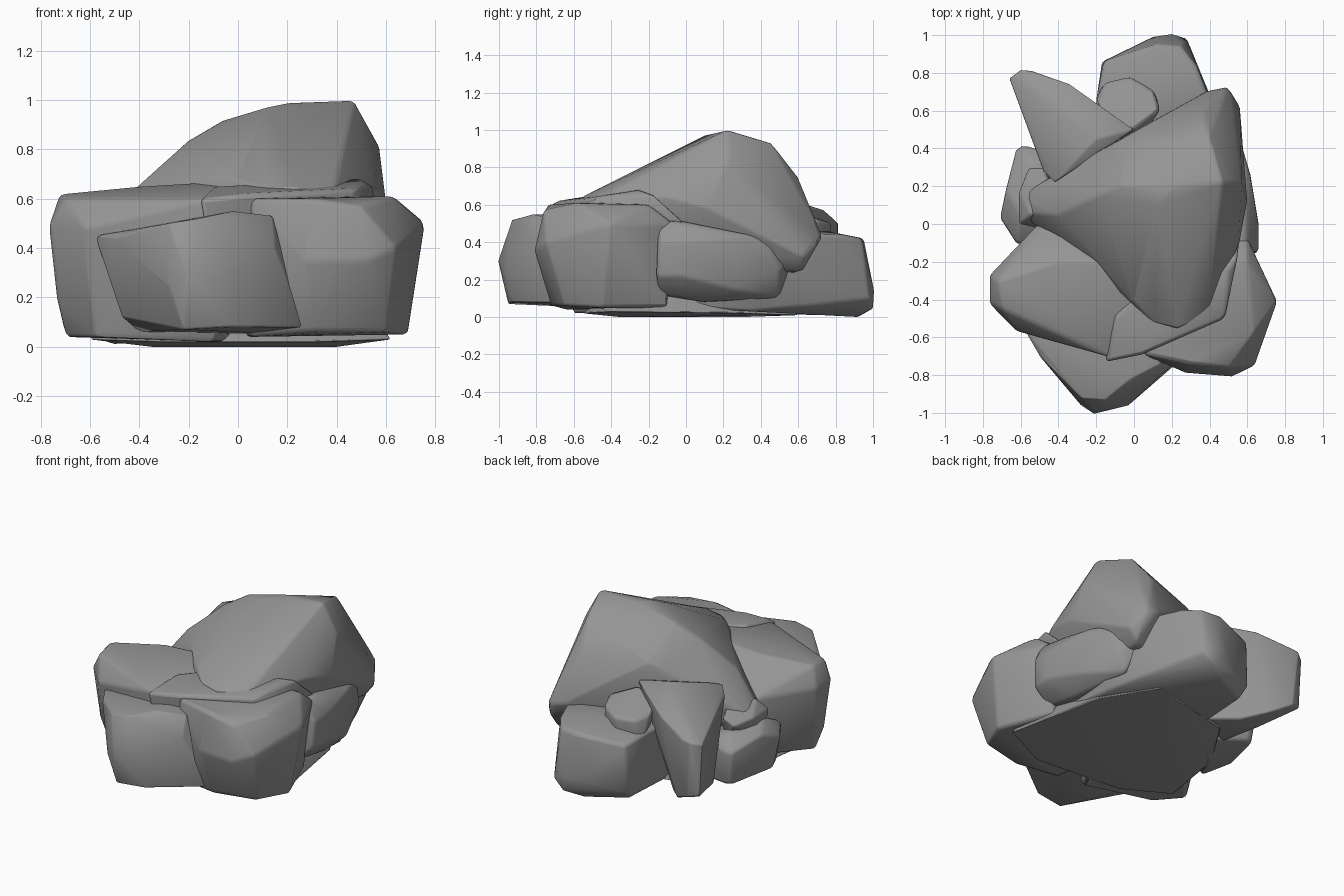
import bpy, bmesh, math

stone = bpy.data.materials.new("stone_grey")
stone.diffuse_color = (.3, .3, .3, 1)


def rock(name, corners, bevel=0.018):
    """Chiselled stone: convex hull of its corners with softened edges."""
    bm = bmesh.new()
    for c in corners:
        bm.verts.new(c)
    res = bmesh.ops.convex_hull(bm, input=bm.verts)
    junk = {g for g in res["geom_interior"] + res["geom_unused"]
            if isinstance(g, bmesh.types.BMVert)}
    bmesh.ops.delete(bm, geom=list(junk), context='VERTS')
    bmesh.ops.dissolve_limit(bm, angle_limit=math.radians(4),
                             verts=bm.verts, edges=bm.edges)
    bmesh.ops.recalc_face_normals(bm, faces=bm.faces)
    mesh = bpy.data.meshes.new(name)
    bm.to_mesh(mesh)
    bm.free()
    mesh.materials.append(stone)
    ob = bpy.data.objects.new(name, mesh)
    bpy.context.collection.objects.link(ob)
    mod = ob.modifiers.new("worn_edges", 'BEVEL')
    mod.width = bevel
    mod.segments = 2
    mod.limit_method = 'ANGLE'
    mod.angle_limit = math.radians(25)
    bpy.ops.object.select_all(action='DESELECT')
    ob.select_set(True)
    bpy.context.view_layer.objects.active = ob
    bpy.ops.object.shade_smooth_by_angle(angle=math.radians(60))
    return ob


# Big stone lying on top of the pile
rock("top_rock", [
    (.22, .2, .99), (.47, .22, 1.0), (.12, .1, .97), (.4, .46, .93),
    (-.08, .2, .91), (-.2, .15, .84), (-.4, .05, .66), (-.4, .22, .6),
    (-.05, .46, .74), (.36, .6, .75), (.5, .73, .43), (.4, .71, .45),
    (.56, .63, .32), (.5, .62, .24), (0, -.42, .68), (.1, -.53, .64),
    (.23, -.56, .64), (.39, -.5, .62), (.6, .12, .58), (.57, .22, .82),
    (.56, -.1, .64), (-.61, .06, .4), (-.6, .16, .4), (-.3, .1, .2),
    (.4, -.3, .3), (0, .45, .3)])

# Front stone
rock("front_rock", [
    (-.58, -.56, .45), (-.5, -.7, .44), (-.38, -.81, .48), (-.28, -.92, .5),
    (-.15, -.93, .52), (-.02, -.82, .55), (.14, -.74, .53), (.15, -.79, .4),
    (-.21, -1.005, .3), (-.03, -.96, .27), (-.28, -.96, .25),
    (.27, -.7, .08), (-.03, -.93, .08), (-.22, -.95, .07),
    (-.47, -.66, .12), (-.4, -.5, .06), (.2, -.5, .05), (0, -.5, .54)])

# Left front stone
rock("left_front_rock", [
    (-.72, -.3, .62), (-.7, -.45, .6), (-.38, .04, .47), (-.51, 0, .45),
    (-.4, -.2, .65), (-.08, -.2, .67), (.15, -.3, .67), (-.12, -.71, .6),
    (.02, -.7, .6), (-.62, -.57, .48), (-.765, -.42, .49), (-.765, -.27, .49),
    (-.73, -.4, .17), (-.7, -.35, .04), (-.57, -.5, .04), (-.1, -.6, .02),
    (.1, -.2, .02), (-.45, -.02, .05)])

# Flat slab bridging the two front stones
rock("middle_slab", [
    (-.15, -.73, .6), (.05, -.69, .62), (.2, -.62, .63), (.48, -.5, .64),
    (.5, -.25, .68), (.55, -.17, .65), (.57, 0, .5), (-.1, -.5, .65),
    (.1, -.3, .66), (-.1, -.7, .3), (.4, -.5, .3), (.5, 0, .3),
    (-.1, -.2, .3)])

# Right front stone
rock("right_front_rock", [
    (.76, -.41, .5), (.63, -.58, .61), (.6, -.2, .6), (.64, -.75, .4),
    (.52, -.81, .35), (.28, -.79, .35), (.5, -.76, .57), (.28, -.74, .6),
    (.05, -.69, .6), (.69, -.45, .05), (.6, -.65, .06),
    (.3, -.72, .06), (.05, -.65, .04), (.6, -.07, .5), (.55, -.1, .05),
    (0, -.2, .04), (.2, -.2, .61)])

# Long low stone at the back
rock("back_rock", [
    (-.2, .66, .42), (-.16, .86, .38), (.12, .95, .42), (.25, .94, .42),
    (.33, .84, .44), (.42, .6, .45), (.1, .75, .46), (-.17, .86, .08),
    (.1, .99, .14), (.2, 1.005, .14), (.28, .98, .1), (.2, 1.0, .04),
    (.1, .93, 0), (-.15, .8, .01), (.4, .66, .06), (.5, .35, .03),
    (.5, 0, .05), (-.2, .2, .02), (.56, .3, .3), (-.2, .3, .4)])

# Pointed stone at the back left
rock("back_left_rock", [
    (-.66, .77, .49), (-.6, .815, .5), (-.54, .81, .5), (-.34, .74, .57),
    (0, .5, .64), (-.42, .22, .62), (-.48, .28, .58), (-.58, .6, .53),
    (-.2, .45, .66), (-.64, .77, .14), (-.57, .8, .13), (-.44, .72, .06),
    (-.33, .6, .03), (-.42, .33, .03), (-.15, .4, .05), (-.55, .5, .1)])

# Small stone wedged behind the top one
rock("back_wedge_rock", [
    (-.2, .66, .52), (-.15, .75, .5), (-.02, .78, .5), (.1, .71, .52),
    (.14, .6, .55), (0, .5, .6), (-.18, .72, .3), (-.02, .76, .3),
    (.12, .68, .3), (0, .4, .3), (-.15, .5, .55)])

# Low stone on the left
rock("left_rock", [
    (-.68, .18, .33), (-.71, .03, .28), (-.62, -.11, .3), (-.62, .41, .28),
    (-.56, .41, .28), (-.52, .3, .36), (-.6, .05, .38), (-.69, .08, .08),
    (-.6, .38, .06), (-.56, .4, .06), (-.5, .1, .01), (-.6, -.08, .04),
    (-.3, .3, .02), (-.3, -.05, .3), (-.35, .35, .3)])

# Small stone tucked above it
rock("left_wedge_rock", [
    (-.61, 0, .42), (-.61, .17, .42), (-.56, .3, .4), (-.48, .3, .44),
    (-.55, .05, .49), (-.4, .1, .52), (-.6, .05, .25), (-.4, .2, .2),
    (-.4, -.05, .3)], 0.012)

# Stone on the right side
rock("right_rock", [
    (.6, -.15, .52), (.58, 0, .51), (.58, .35, .44), (.62, .25, .43),
    (.66, 0, .4), (.66, -.14, .4), (.56, .45, .37), (.54, .5, .25),
    (.62, .25, .15), (.66, -.02, .22), (.65, -.16, .22), (.48, .5, .1),
    (.55, .1, .08), (.3, .3, .2), (.2, 0, .1), (.3, -.1, .5),
    (.55, -.15, .12), (.4, .6, .35)])

# Flat footing under the pile
rock("base_rock", [
    (-.6, -.35, .03), (-.3, -.5, .02), (.3, -.55, .02), (.62, -.4, .03),
    (.5, .25, .02), (.3, .6, .01), (-.3, .45, .02), (-.52, .1, .02),
    (-.35, -.3, 0), (.4, -.35, 0), (.3, .4, 0), (-.25, .3, 0),
    (-.4, -.2, .3), (.45, -.2, .3), (.2, .4, .3), (-.3, .3, .3)], 0.008)
